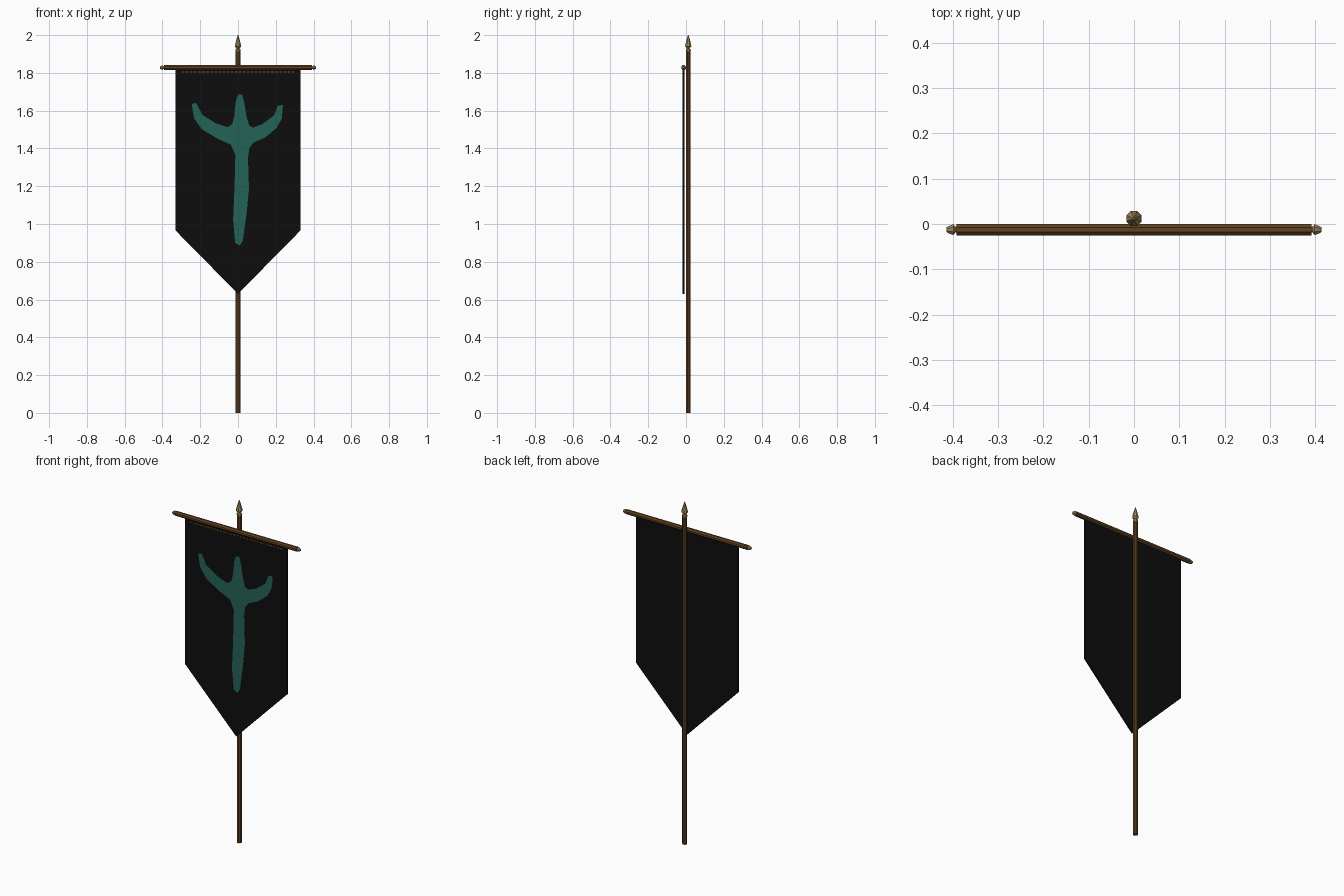
import bpy, bmesh, math
from mathutils import Matrix

if "Cube" in bpy.data.objects:
    bpy.data.objects.remove(bpy.data.objects["Cube"])


def material(name, r, g, b):
    lin = [((c / 255 + 0.055) / 1.055) ** 2.4 if c > 10 else c / 255 / 12.92 for c in (r, g, b)]
    m = bpy.data.materials.new(name)
    m.diffuse_color = (*lin, 1)
    m.use_nodes = True
    m.node_tree.nodes["Principled BSDF"].inputs["Base Color"].default_value = m.diffuse_color
    return m


WOOD = material("brown wood", 98, 66, 32)
BRASS = material("dull brass", 158, 136, 90)
CLOTH = material("black cloth", 13, 13, 13)
TEAL = material("teal paint", 36, 98, 86)
GOLD = material("gold thread", 130, 92, 35)


def finish(name, bm, mat):
    bmesh.ops.recalc_face_normals(bm, faces=bm.faces)
    mesh = bpy.data.meshes.new(name)
    bm.to_mesh(mesh)
    bm.free()
    mesh.materials.append(mat)
    ob = bpy.data.objects.new(name, mesh)
    bpy.context.collection.objects.link(ob)
    return ob


def lathe(name, profile, mat, matrix, sides=8):
    """Turn a (radius, height) profile around z, cap it, then place it."""
    bm = bmesh.new()
    rings = []
    for r, h in profile:
        rings.append([bm.verts.new((r * math.cos(a), r * math.sin(a), h))
                      for a in ((i + 0.5) * math.tau / sides for i in range(sides))])
    for lo, hi in zip(rings, rings[1:]):
        for i in range(sides):
            j = (i + 1) % sides
            bm.faces.new((lo[i], lo[j], hi[j], hi[i]))
    bm.faces.new(rings[0])
    bm.faces.new(rings[-1])
    bm.transform(matrix)
    return finish(name, bm, mat)


def plate(name, outline, y_front, thick, mat):
    """Extrude an (x, z) outline backwards from y_front."""
    bm = bmesh.new()
    face = bm.faces.new([bm.verts.new((x, y_front, z)) for x, z in outline])
    ext = bmesh.ops.extrude_face_region(bm, geom=[face], use_keep_orig=True)
    for v in ext["geom"]:
        if isinstance(v, bmesh.types.BMVert):
            v.co.y += thick
    return finish(name, bm, mat)


POLE_Y, BAR_Y, BAR_Z = 0.012, -0.0125, 1.828

# upright pole and its spear tip
at_pole = Matrix.Translation((0, POLE_Y, 0))
lathe("pole", [(0.0135, 0), (0.0135, 1.912)], WOOD, at_pole)
lathe("spear_tip", [(0.0135, 1.912), (0.0145, 1.918), (0.0135, 1.925), (0.008, 1.93),
                    (0.018, 1.94), (0.016, 1.952), (0.009, 1.978), (0.002, 2.0)],
      BRASS, at_pole)

# crossbar with a knob on each end
at_bar = Matrix.Translation((0, BAR_Y, BAR_Z))
lathe("crossbar", [(0.0135, -0.392), (0.0135, 0.392)], WOOD,
      at_bar @ Matrix.Rotation(math.pi / 2, 4, "Y"))
for side, label in ((1, "right"), (-1, "left")):
    lathe("knob_" + label, [(0.007, 0.391), (0.007, 0.394), (0.0125, 0.398), (0.0115, 0.403),
                            (0.008, 0.41), (0.006, 0.413)], BRASS,
          at_bar @ Matrix.Rotation(side * math.pi / 2, 4, "Y"))

# hanging cloth with pointed bottom
plate("cloth", [(-0.33, 1.825), (-0.33, 0.965), (0, 0.63), (0.33, 0.965), (0.33, 1.825)],
      -0.0175, 0.01, CLOTH)

# row of gold stitches below the bar
for i in range(28):
    x = -0.29 + i * 0.58 / 27
    plate("stitch", [(x - 0.007, 1.803), (x + 0.007, 1.803), (x + 0.007, 1.808), (x - 0.007, 1.808)],
          -0.019, 0.002, GOLD)

# painted trident emblem
plate("emblem", [
    (0.000, 1.685), (0.022, 1.685), (0.032, 1.650), (0.046, 1.566), (0.060, 1.520), (0.080, 1.511),
    (0.127, 1.527), (0.190, 1.575), (0.210, 1.627), (0.238, 1.630), (0.232, 1.560),
    (0.205, 1.508), (0.143, 1.458), (0.080, 1.430), (0.060, 1.400), (0.053, 1.350),
    (0.058, 1.184), (0.045, 1.050), (0.026, 0.914), (0.010, 0.885), (-0.015, 0.900),
    (-0.026, 1.020), (-0.019, 1.180), (-0.014, 1.365), (-0.038, 1.420), (-0.105, 1.450),
    (-0.190, 1.500), (-0.233, 1.560), (-0.245, 1.635), (-0.222, 1.642), (-0.188, 1.577),
    (-0.120, 1.535), (-0.055, 1.513), (-0.030, 1.530), (-0.020, 1.570), (-0.011, 1.655)],
    -0.0185, 0.002, TEAL)
